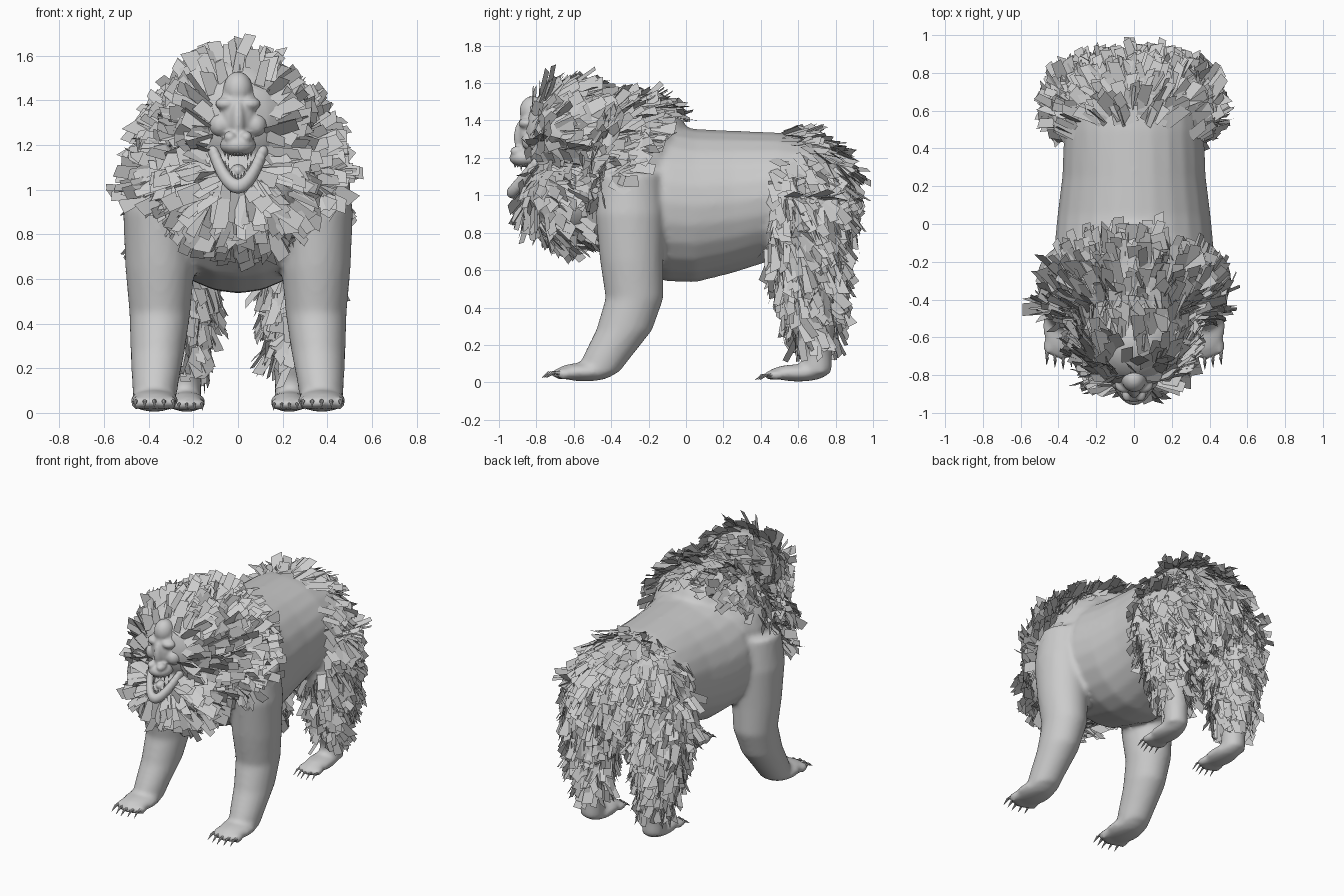
import bpy, bmesh, math, random
from mathutils import Vector, Matrix

if "Cube" in bpy.data.objects:
    bpy.data.objects.remove(bpy.data.objects["Cube"])

random.seed(7)
grey = bpy.data.materials.new("warm_grey")
grey.diffuse_color = (0.6, 0.6, 0.6, 1)
grey.use_nodes = True
grey.node_tree.nodes["Principled BSDF"].inputs["Base Color"].default_value = grey.diffuse_color


def finish(name, bm):
    me = bpy.data.meshes.new(name)
    bm.to_mesh(me)
    bm.free()
    ob = bpy.data.objects.new(name, me)
    me.materials.append(grey)
    bpy.context.collection.objects.link(ob)
    return ob


def blob(bm, c, r):
    m = Matrix.Translation(c) @ Matrix.Diagonal((*r, 1))
    bmesh.ops.create_uvsphere(bm, u_segments=24, v_segments=16, radius=1, matrix=m)


def loft(bm, rings, v, n=24):
    """Closed tube through elliptical rings (x, y, z, radius along x, radius along v)."""
    loops = []
    for x, y, z, rx, rv in rings:
        loops.append([bm.verts.new(Vector((x, y, z)) + Vector((rx * math.cos(a), 0, 0)) + Vector(v) * rv * math.sin(a))
                      for a in (2 * math.pi * i / n for i in range(n))])
    fs = [bm.faces.new(loops[0][::-1]), bm.faces.new(loops[-1])]
    for a, b in zip(loops, loops[1:]):
        for i in range(n):
            j = (i + 1) % n
            fs.append(bm.faces.new((a[i], a[j], b[j], b[i])))
    bmesh.ops.recalc_face_normals(bm, faces=fs)


def fuse(ob, voxel, smooth):
    """Merge overlapping volumes into one smooth skin."""
    bpy.ops.object.select_all(action='DESELECT')
    ob.select_set(True)
    bpy.context.view_layer.objects.active = ob
    m = ob.modifiers.new("fuse", 'REMESH')
    m.mode, m.voxel_size, m.use_smooth_shade = 'VOXEL', voxel, True
    s = ob.modifiers.new("soften", 'SMOOTH')
    s.factor, s.iterations = 0.5, smooth
    bpy.ops.object.convert(target='MESH')
    bpy.ops.object.shade_smooth()


def cone(bm, base, direction, r, length):
    d = Vector(direction).normalized()
    m = Matrix.Translation(Vector(base) + d * length / 2) @ d.to_track_quat('Z', 'Y').to_matrix().to_4x4()
    bmesh.ops.create_cone(bm, cap_ends=True, segments=8, radius1=r, radius2=0.001, depth=length, matrix=m)


# Body: torso, shoulders, head mass, limbs and feet fused together
bm = bmesh.new()
loft(bm, [(0, -.55, 1.08, .30, .30), (0, -.35, 1.0, .39, .39), (0, -.1, .96, .42, .42),
          (0, .05, .945, .405, .41), (0, .25, .965, .38, .38), (0, .5, 1.0, .37, .335),
          (0, .68, 1.0, .36, .31), (0, .8, .98, .29, .25), (0, .88, .97, .15, .14)], (0, 0, 1))
blob(bm, (0, -.30, 1.10), (.43, .33, .41))    # shoulders
blob(bm, (0, -.30, 1.30), (.26, .32, .22))    # hump
blob(bm, (0, -.62, 1.32), (.27, .25, .28))    # skull
blob(bm, (0, -.62, 1.00), (.30, .26, .25))    # throat
for s in (-1, 1):
    loft(bm, [(s * .34, -.30, 1.12, .15, .17), (s * .36, -.30, .9, .155, .185), (s * .35, -.29, .65, .155, .17),
              (s * .35, -.275, .45, .137, .155), (s * .36, -.33, .28, .122, .15),
              (s * .37, -.42, .14, .105, .13), (s * .375, -.47, .05, .095, .11)], (0, 1, 0))
    loft(bm, [(s * .24, .62, .98, .2, .22), (s * .26, .64, .7, .18, .2), (s * .26, .66, .5, .14, .165),
              (s * .25, .68, .3, .105, .12), (s * .24, .70, .15, .075, .08), (s * .24, .70, .05, .075, .08)], (0, 1, 0))
    blob(bm, (s * .375, -.54, .055), (.108, .16, .05))
    blob(bm, (s * .23, .60, .05), (.085, .16, .046))
    for i in range(-2, 3):                    # toes
        blob(bm, (s * .375 + i * .04, -.67 + abs(i) * .012, .045), (.024, .055, .03))
        blob(bm, (s * .23 + i * .032, .46 + abs(i) * .012, .038), (.02, .05, .026))
body = finish("body", bm)
fuse(body, .017, 5)

# Face: brow, cheeks, muzzle and open lower jaw
bm = bmesh.new()
blob(bm, (0, -.74, 1.33), (.115, .16, .20))
blob(bm, (0, -.82, 1.45), (.065, .07, .08))
blob(bm, (0, -.88, 1.31), (.032, .04, .09))
blob(bm, (0, -.86, 1.20), (.082, .085, .05))
blob(bm, (0, -.80, 1.04), (.085, .09, .06))
blob(bm, (0, -.84, 1.085), (.035, .06, .03))
for s in (-1, 1):
    blob(bm, (s * .052, -.85, 1.385), (.05, .045, .03))
    blob(bm, (s * .078, -.82, 1.29), (.052, .06, .055))
    blob(bm, (s * .035, -.90, 1.235), (.03, .04, .028))
for i in range(-10, 11):                      # lower lip
    t = i / 10
    blob(bm, (.11 * t, -.93 + .13 * t * t, 1.015 + .155 * t * t), (.026, .03, .034))
face = finish("face", bm)
fuse(face, .009, 3)

# Teeth along the lower and upper jaw
bm = bmesh.new()
for i in range(-4, 5):
    t = i / 4
    y = -.915 + .06 * t * t
    cone(bm, (.058 * t, y, 1.04 + .06 * t * t), (0, 0, 1), .008, .045 if abs(i) == 3 else .028)
    cone(bm, (.058 * t, y, 1.17), (0, 0, -1), .008, .04 if abs(i) == 3 else .022)
finish("teeth", bm)

# Claws
bm = bmesh.new()
for s in (-1, 1):
    for i in range(-2, 3):
        a = abs(i) * .012
        for x, y, z, r in ((s * .375 + i * .042, -.70 + a, .05, .013), (s * .23 + i * .034, .44 + a, .038, .010)):
            cone(bm, (x, y, z), (i * .05, -1, .05), r, .045)
            cone(bm, (x, y - .03, z + .003), (i * .05, -1, -.7), r * .7, .05)
finish("claws", bm)


def fur(name, region, flow, count, length, width, lift):
    """Scatter flat cards over the part of the skin picked by region, leaning along flow."""
    faces = [f for f in body.data.polygons if region(f.center, f.normal)]
    picks = random.choices(faces, [f.area for f in faces], k=count)
    bm = bmesh.new()
    for f in picks:
        n = f.normal
        d = flow(f.center)
        d = (d - n * d.dot(n)).normalized()
        jitter = Vector([random.gauss(0, .22) for _ in range(3)])
        d = (d + n * random.uniform(*lift) + jitter).normalized()
        side = d.cross(n).normalized()
        side = (Matrix.Rotation(random.gauss(0, .45), 3, d) @ side) * random.uniform(*width) / 2
        p = f.center - d * .02 + n * .008
        tip = p + d * random.uniform(*length)
        skew = d * random.uniform(-.015, .015)
        k = random.uniform(.75, 1.0)
        vs = [bm.verts.new(q) for q in (p - side, p + side, tip + side * k + skew, tip - side * k - skew)]
        bm.faces.new(vs)
    return finish(name, bm)


def in_mane(c, n):
    bare = (c.x / .125) ** 2 + ((c.z - 1.25) / .26) ** 2 < 1 and c.y < -.6
    return not bare and c.z > .7 and c.y < -.55 + .85 * max(0, c.z - .85)


def in_rump(c, n):
    edge = .53 if c.z > 1.2 else .45
    return c.y > edge and c.z > .22


# Mane spreads away from the face; rump and hind leg coat hangs down
fur("mane_fur", in_mane, lambda c: c - Vector((0, -1.0, 1.2)), 900, (.09, .16), (.045, .085), (.25, .9))
fur("rump_fur", in_rump, lambda c: Vector((0, .35, -1)), 1300, (.09, .15), (.04, .075), (.15, .6))
